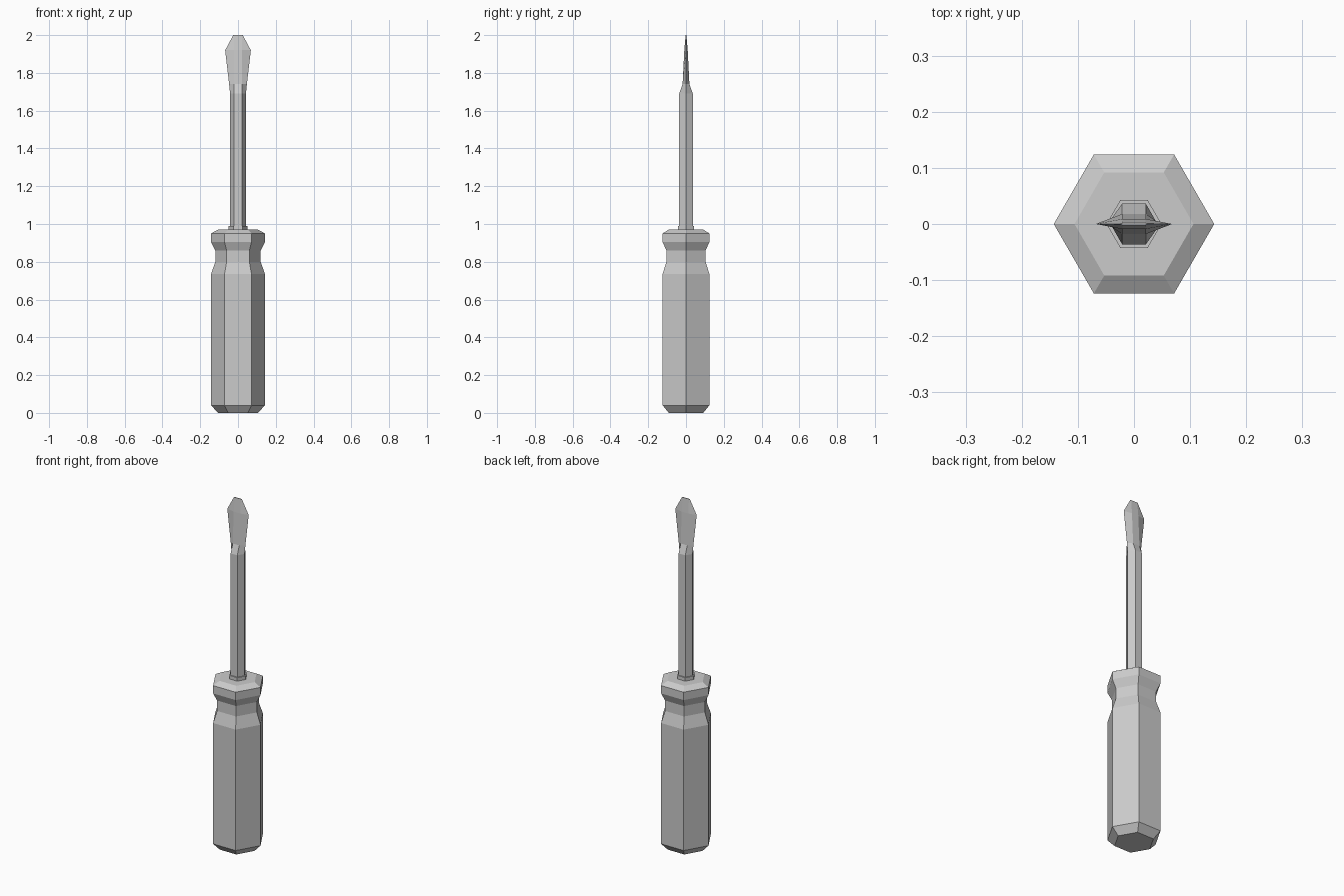
import bpy, bmesh

if "Cube" in bpy.data.objects:
    bpy.data.objects.remove(bpy.data.objects["Cube"])


def hex_loft(name, rings):
    """Loft six-sided rings given as (z, corner x, flat half width, flat y)."""
    bm = bmesh.new()
    loops = []
    for z, rx, fx, fy in rings:
        pts = [(rx, 0), (fx, fy), (-fx, fy), (-rx, 0), (-fx, -fy), (fx, -fy)]
        loops.append([bm.verts.new((x, y, z)) for x, y in pts])
    for a, b in zip(loops, loops[1:]):
        for i in range(6):
            j = (i + 1) % 6
            bm.faces.new((a[i], a[j], b[j], b[i]))
    bm.faces.new(loops[0][::-1])
    bm.faces.new(loops[-1])
    bmesh.ops.recalc_face_normals(bm, faces=bm.faces)
    mesh = bpy.data.meshes.new(name)
    bm.to_mesh(mesh)
    bm.free()
    obj = bpy.data.objects.new(name, mesh)
    bpy.context.collection.objects.link(obj)
    return obj


def regular(z, r):
    return (z, r, r / 2, r * 0.866)


# Handle with bevelled ends and finger groove
hex_loft("handle", [regular(z, r) for z, r in [
    (0, 0.105), (0.04, 0.143), (0.735, 0.143), (0.80, 0.12),
    (0.86, 0.12), (0.905, 0.143), (0.95, 0.143), (0.97, 0.106)]])

# Collar where the shaft enters the handle
hex_loft("collar", [regular(0.96, 0.049), regular(0.99, 0.049)])

# Shaft flowing into the flattened, flared blade
hex_loft("shaft_and_blade", [
    regular(0.96, 0.042),
    regular(1.69, 0.042),
    (1.74, 0.047, 0.021, 0.018),
    (1.92, 0.068, 0.021, 0.009),
    (2.0, 0.025, 0.020, 0.002)])
